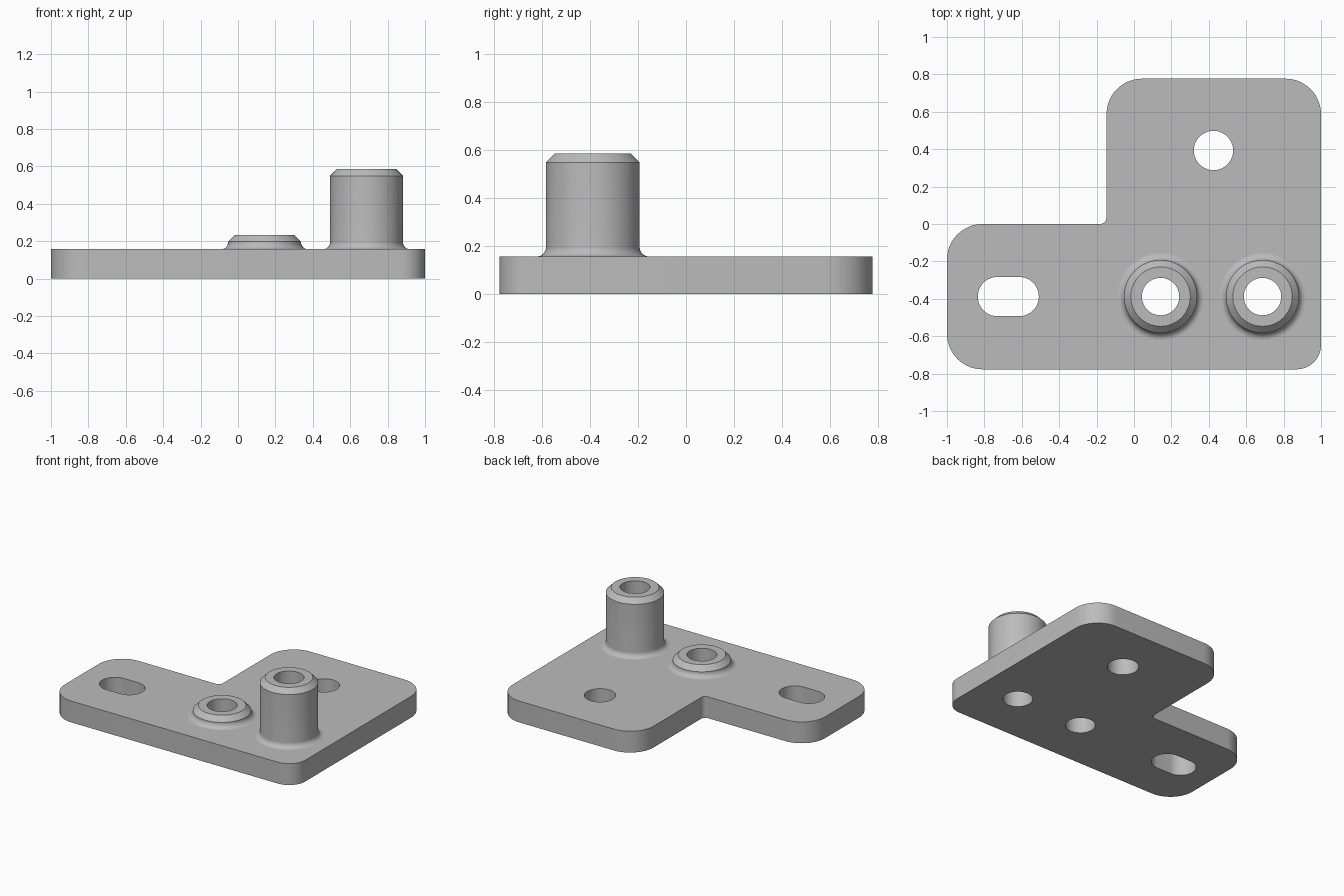
import bpy
import bmesh
from math import cos, sin, pi, tan
from mathutils import Vector

if "Cube" in bpy.data.objects:
    bpy.data.objects.remove(bpy.data.objects["Cube"], do_unlink=True)

THICK = 0.157
SEGMENTS = 64

grey = bpy.data.materials.new("plain grey")
grey.use_nodes = True
colour = (0.5, 0.5, 0.5, 1)
grey.diffuse_color = colour
grey.node_tree.nodes["Principled BSDF"].inputs["Base Color"].default_value = colour


def finish(name, bm):
    bmesh.ops.recalc_face_normals(bm, faces=bm.faces)
    mesh = bpy.data.meshes.new(name)
    bm.to_mesh(mesh)
    bm.free()
    mesh.materials.append(grey)
    obj = bpy.data.objects.new(name, mesh)
    bpy.context.collection.objects.link(obj)
    bpy.ops.object.select_all(action="DESELECT")
    obj.select_set(True)
    bpy.context.view_layer.objects.active = obj
    bpy.ops.object.shade_smooth_by_angle(angle=pi / 6)
    return obj


def rounded(corners, steps=12):
    """Outline through (x, y, radius) corners, each replaced by an arc."""
    points = []
    for i, (x, y, r) in enumerate(corners):
        here = Vector((x, y))
        before = (Vector(corners[i - 1][:2]) - here).normalized()
        after = (Vector(corners[(i + 1) % len(corners)][:2]) - here).normalized()
        half = before.angle(after) / 2
        start = here + before * r / tan(half)
        centre = here + (before + after).normalized() * r / sin(half)
        turn = (pi - 2 * half) * (1 if after.cross(before) > 0 else -1)
        arm = start - centre
        for k in range(steps + 1):
            a = turn * k / steps
            points.append(centre + Vector((arm.x * cos(a) - arm.y * sin(a),
                                           arm.x * sin(a) + arm.y * cos(a))))
    return points


def slot(x, y, r, reach=0):
    """Round hole, stretched along x by reach on each side."""
    points = []
    for side in (0, 1):
        shift = reach if side == 0 else -reach
        count = SEGMENTS // 2
        for k in range(count + (1 if reach else 0)):
            a = -pi / 2 + side * pi + pi * k / count
            points.append(Vector((x + shift + r * cos(a), y + r * sin(a))))
    return points


def plate(name, loops, height):
    bm = bmesh.new()
    edges = []
    for loop in loops:
        verts = [bm.verts.new((p.x, p.y, 0)) for p in loop]
        edges += [bm.edges.new((verts[i - 1], v)) for i, v in enumerate(verts)]
    bmesh.ops.triangle_fill(bm, edges=edges, use_beauty=True, normal=(0, 0, 1))
    grown = bmesh.ops.extrude_face_region(bm, geom=bm.faces[:], use_keep_orig=True)
    top = [g for g in grown["geom"] if isinstance(g, bmesh.types.BMVert)]
    bmesh.ops.translate(bm, verts=top, vec=(0, 0, height))
    return finish(name, bm)


def boss(name, x, y, top, fillet, outer=0.195, bore=0.1, chamfer=0.036):
    """Hollow boss: bore, chamfered rim, wall and a flared foot."""
    profile = [(bore, THICK), (bore, top), (outer - chamfer, top), (outer, top - chamfer)]
    for k in range(9):
        a = pi / 2 * k / 8
        profile.append((outer + fillet * (1 - cos(a)), THICK + fillet * (1 - sin(a))))
    bm = bmesh.new()
    rings = []
    for r, z in profile:
        rings.append([bm.verts.new((x + r * cos(2 * pi * k / SEGMENTS),
                                    y + r * sin(2 * pi * k / SEGMENTS), z))
                      for k in range(SEGMENTS)])
    for low, high in zip(rings, rings[1:]):
        for k in range(SEGMENTS):
            bm.faces.new((low[k - 1], low[k], high[k], high[k - 1]))
    obj = finish(name, bm)
    return obj


# Stepped base plate with one slot and three round holes
outline = rounded([(-1, -0.777, 0.19), (1, -0.777, 0.13), (1, 0.777, 0.19),
                   (-0.147, 0.777, 0.19), (-0.147, 0, 0.035), (-1, 0, 0.19)])
BOSS_Y = -0.388
TALL_X, SHORT_X = 0.687, 0.142
plate("base_plate", [outline,
                     slot(-0.672, BOSS_Y, 0.105, 0.058),
                     slot(0.425, 0.393, 0.105),
                     slot(TALL_X, BOSS_Y, 0.1),
                     slot(SHORT_X, BOSS_Y, 0.1)], THICK)

# Tall and short hollow bosses
boss("tall_boss", TALL_X, BOSS_Y, 0.585, 0.038)
boss("short_boss", SHORT_X, BOSS_Y, 0.234, 0.038)
